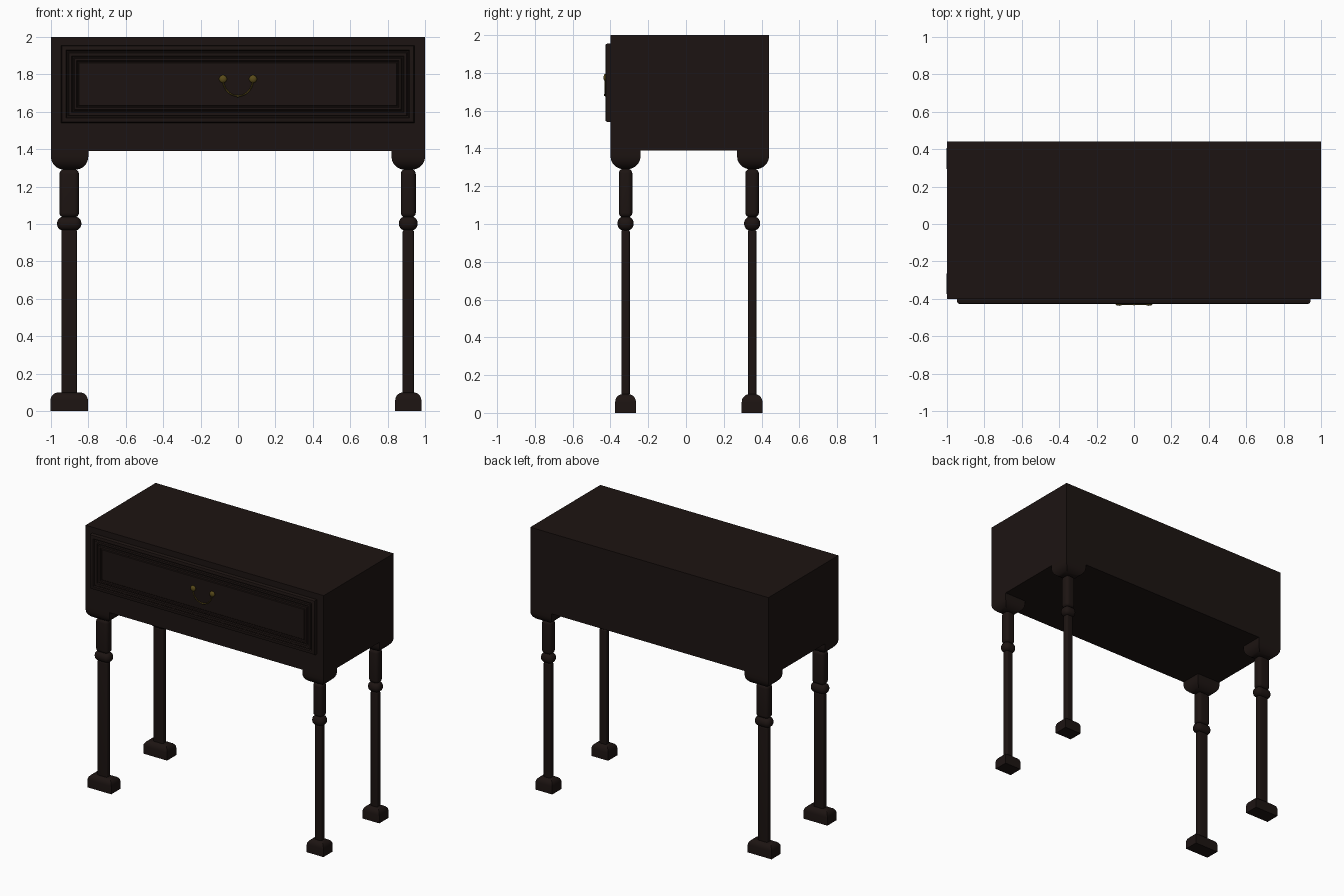
import bpy, bmesh, math
from mathutils import Vector

if "Cube" in bpy.data.objects:
    bpy.data.objects.remove(bpy.data.objects["Cube"])


def material(name, rgb):
    m = bpy.data.materials.new(name)
    m.diffuse_color = (*rgb, 1)
    m.use_nodes = True
    m.node_tree.nodes["Principled BSDF"].inputs["Base Color"].default_value = m.diffuse_color
    return m


WOOD = material("dark_wood", (0.012, 0.007, 0.006))
BRASS = material("old_brass", (0.10, 0.07, 0.01))


def finish(bm, name, mat):
    bmesh.ops.recalc_face_normals(bm, faces=bm.faces)
    me = bpy.data.meshes.new(name)
    bm.to_mesh(me)
    bm.free()
    me.materials.append(mat)
    ob = bpy.data.objects.new(name, me)
    bpy.context.collection.objects.link(ob)
    bpy.ops.object.select_all(action='DESELECT')
    ob.select_set(True)
    bpy.context.view_layer.objects.active = ob
    bpy.ops.object.shade_smooth_by_angle(angle=math.radians(35))
    return ob


def block(name, center, size, bevel=0, side=None):
    """Box with rounded edges: all of them, or only the 'top' / 'bottom' rim."""
    bm = bmesh.new()
    bmesh.ops.create_cube(bm, size=1)
    for v in bm.verts:
        v.co = Vector(c + k * s for c, k, s in zip(center, v.co, size))
    if bevel:
        def on_rim(e):
            zs = [v.co.z - center[2] for v in e.verts]
            return (side is None or (side == 'top' and min(zs) > 0)
                    or (side == 'bottom' and max(zs) < 0))
        bmesh.ops.bevel(bm, geom=[e for e in bm.edges if on_rim(e)], offset=bevel,
                        segments=5, profile=0.5, affect='EDGES')
    return finish(bm, name, WOOD)


# Case
block("case", (0, 0.02, 1.695), (2, 0.84, 0.61))

# Drawer front: nested rectangles lofted as (inset, y)
rings = [(0, -0.39), (0, -0.417), (0.004, -0.424), (0.011, -0.427), (0.026, -0.427),
         (0.030, -0.417), (0.036, -0.417), (0.041, -0.424), (0.056, -0.424),
         (0.060, -0.415), (0.066, -0.415), (0.071, -0.421), (0.082, -0.421),
         (0.086, -0.414), (0.090, -0.414), (0.094, -0.419)]
bm = bmesh.new()
loops = []
for d, y in rings:
    x0, x1, z0, z1 = -0.945 + d, 0.942 - d, 1.54 + d, 1.955 - d
    loops.append([bm.verts.new((x, y, z)) for x, z in
                  ((x0, z0), (x1, z0), (x1, z1), (x0, z1))])
for a, b in zip(loops, loops[1:]):
    for i in range(4):
        j = (i + 1) % 4
        bm.faces.new((a[i], a[j], b[j], b[i]))
bm.faces.new(loops[0])
bm.faces.new(loops[-1])
finish(bm, "drawer_front", WOOD)

# Drawer pull: two knobs, hanging bail and its centre bead
def bead(name, x, y, z, r, ry):
    bm = bmesh.new()
    bmesh.ops.create_uvsphere(bm, u_segments=20, v_segments=12, radius=1)
    for v in bm.verts:
        v.co = Vector((x + v.co.x * r, y + v.co.y * ry, z + v.co.z * r))
    finish(bm, name, BRASS)


for label, x in (("left", -0.08), ("right", 0.08)):
    bead(f"pull_knob_{label}", x, -0.424, 1.775, 0.021, 0.013)
bead("pull_bead", 0, -0.428, 1.683, 0.007, 0.007)

cu = bpy.data.curves.new("pull_bail", 'CURVE')
cu.dimensions = '3D'
cu.bevel_depth = 0.004
cu.bevel_resolution = 2
cu.use_fill_caps = True
sp = cu.splines.new('POLY')
N = 24
sp.points.add(N)
for i, p in enumerate(sp.points):
    t = math.pi * i / N
    p.co = (-0.08 * math.cos(t), -0.428, 1.772 - 0.088 * math.sin(t), 1)
cu.materials.append(BRASS)
bpy.context.collection.objects.link(bpy.data.objects.new("pull_bail", cu))

# Legs: part, z0, z1, left x width, right x width, y width, bevel, rounded rim
PARTS = [("foot", 0, 0.10, 0.20, 0.14, 0.11, 0.042, 'top'),
         ("shaft", 0.09, 0.97, 0.085, 0.06, 0.045, 0.012, None),
         ("ring", 0.965, 1.04, 0.13, 0.10, 0.085, 0.035, None),
         ("upper_leg", 1.035, 1.292, 0.104, 0.08, 0.072, 0.025, None)]
for fb, y, ky0, ky1 in (("front", -0.32, -0.4, -0.24), ("back", 0.35, 0.27, 0.44)):
    for lr, x, kx0, kx1 in (("left", -0.902, -1, -0.80), ("right", 0.91, 0.82, 1)):
        for part, z0, z1, wl, wr, wy, bev, rim in PARTS:
            block(f"{fb}_{lr}_{part}", (x, y, (z0 + z1) / 2),
                  (wl if lr == "left" else wr, wy, z1 - z0), bev, rim)
        # Rounded knee flush with the case corner
        block(f"{fb}_{lr}_knee", ((kx0 + kx1) / 2, (ky0 + ky1) / 2, 1.34),
              (kx1 - kx0, ky1 - ky0, 0.10), 0.07, 'bottom')
